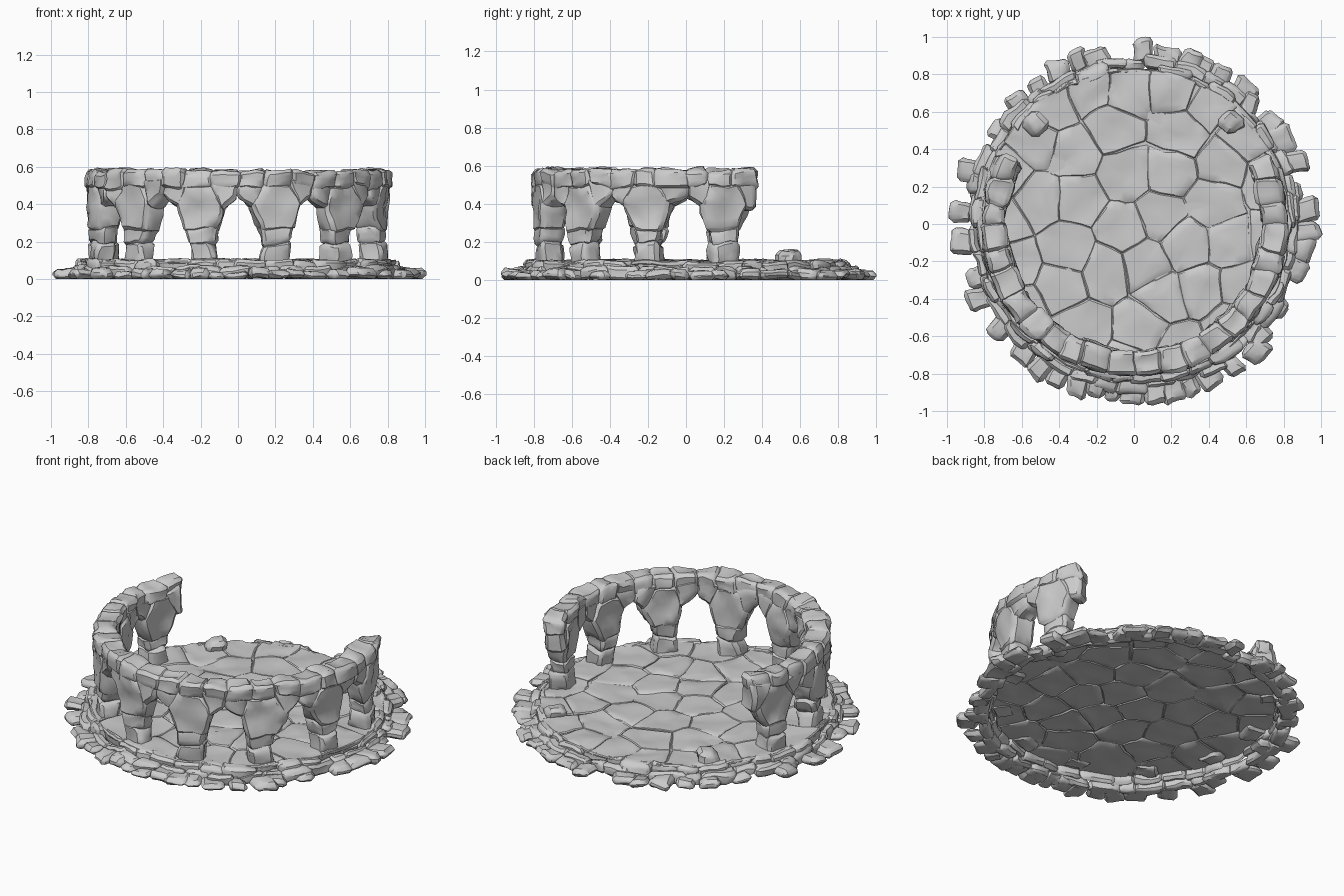
import bpy, bmesh, math, random
from mathutils import Vector, noise

random.seed(7)
cube = bpy.data.objects.get("Cube")
if cube:
    bpy.data.objects.remove(cube, do_unlink=True)

RING = 0.745                      # middle radius of the arcade
HALF = RING * math.radians(15)    # half the spacing of two pillars

grey = bpy.data.materials.new("stone_grey")
grey.use_nodes = True
grey.diffuse_color = (0.6, 0.6, 0.6, 1)
grey.node_tree.nodes["Principled BSDF"].inputs["Base Color"].default_value = (0.6, 0.6, 0.6, 1)


def rnd(a):
    return random.uniform(-a, a)


def around(co):
    """Bends a wall point (arc length, height, radius) around the centre."""
    a = co.x / RING
    return Vector((co.z * math.cos(a), co.z * math.sin(a), co.y))


def flat(co):
    return co.copy()


def stone(target, outline, lo, hi, place, bevel=0.016, rough=0.01, cuts=2):
    """Adds one worn block: an outline extruded from lo to hi, chamfered and roughened."""
    bm = bmesh.new()
    low = [bm.verts.new((x, y, lo)) for x, y in outline]
    top = [bm.verts.new((x, y, hi)) for x, y in outline]
    bm.faces.new(low[::-1])
    bm.faces.new(top)
    for i in range(len(low)):
        j = (i + 1) % len(low)
        bm.faces.new((low[i], low[j], top[j], top[i]))
    bmesh.ops.bevel(bm, geom=bm.edges[:], offset=bevel, offset_type='OFFSET', segments=1,
                    profile=0.5, affect='EDGES', clamp_overlap=True)
    bmesh.ops.poke(bm, faces=[f for f in bm.faces if len(f.verts) > 4])
    bmesh.ops.subdivide_edges(bm, edges=bm.edges[:], cuts=cuts, use_grid_fill=True)
    for v in bm.verts:
        p = place(v.co)
        p += noise.noise_vector(p * 8) * rough + noise.noise_vector(p * 21) * rough * 0.4
        p.z = max(p.z, 0)
        v.co = p
    bmesh.ops.recalc_face_normals(bm, faces=bm.faces[:])
    mesh = bpy.data.meshes.new("block")
    bm.to_mesh(mesh)
    bm.free()
    target.from_mesh(mesh)
    bpy.data.meshes.remove(mesh)


def finish(bm, name):
    mesh = bpy.data.meshes.new(name)
    bm.to_mesh(mesh)
    bm.free()
    mesh.materials.append(grey)
    ob = bpy.data.objects.new(name, mesh)
    bpy.context.collection.objects.link(ob)
    bpy.ops.object.select_all(action='DESELECT')
    ob.select_set(True)
    bpy.context.view_layer.objects.active = ob
    bpy.ops.object.shade_smooth_by_angle(angle=math.radians(38))


def shaken(outline, amount):
    return [(x + rnd(amount), y + rnd(amount)) for x, y in outline]


def box(x0, x1, y0, y1):
    return [(x0, y0), (x1, y0), (x1, y1), (x0, y1)]


# Flagstone floor: cells around scattered seeds, cut by the lines between neighbours
def cut(poly, point, normal):
    out = []
    for i, a in enumerate(poly):
        b = poly[(i + 1) % len(poly)]
        da, db = (a - point).dot(normal), (b - point).dot(normal)
        if da <= 0:
            out.append(a)
        if da * db < 0:
            out.append(a.lerp(b, da / (da - db)))
    return out


seeds = []
for _ in range(3000):
    p = Vector((rnd(0.8), rnd(0.8)))
    if p.length < 0.77 and all((p - q).length > 0.2 for q in seeds):
        seeds.append(p)

rim = [Vector((math.cos(t), math.sin(t))) * 0.835 for t in (math.tau * i / 28 for i in range(28))]
floor = bmesh.new()
for s in seeds:
    cell = rim
    for q in seeds:
        if q is not s:
            cell = cut(cell, (s + q) / 2, q - s)
    cell = [p for i, p in enumerate(cell) if (p - cell[i - 1]).length > 0.03]
    if len(cell) > 2:
        stone(floor, cell, 0.08, 0.1 + rnd(0.003), flat, bevel=random.uniform(0.003, 0.008),
              rough=0.014)
finish(floor, "floor_flagstones")

# Thin bed that closes the joints of the floor
bed = bmesh.new()
bmesh.ops.create_cone(bed, cap_ends=True, segments=48, radius1=0.82, radius2=0.82, depth=0.004)
bmesh.ops.translate(bed, verts=bed.verts[:], vec=(0, 0, 0.089))
finish(bed, "floor_bed")

# Two courses of uneven curb stones around the floor
curb = bmesh.new()
for count, z0, z1, r0, r1 in ((36, 0.04, 0.1, 0.8, 0.85), (38, 0, 0.068, 0.825, 0.89)):
    step = math.tau * RING / count
    joints = [i * step + rnd(0.025) for i in range(count)]
    joints.append(joints[0] + math.tau * RING)
    for a, b in zip(joints, joints[1:]):
        stone(curb, shaken(box(a - 0.005, b + 0.005, z0, z1), 0.008),
              r0 + rnd(0.01), r1 + rnd(0.025), around, rough=0.02, cuts=2)
finish(curb, "curb_stones")

# Loose outer stones: angle in degrees and radius of each
OUTER = [(109, .93), (103, .91), (87, .94), (78, .91), (71, .93), (66, .92), (60, .92),
         (50, .94), (46, .9), (37, .9), (30, .93), (21, .94), (11, .88), (5, .94), (-2, .94),
         (-8, .91), (-16, .91), (-31, .9), (-41, .9), (-46, .95), (-55, .93), (-64, .92),
         (-71, .93), (-77, .92), (-83, .92), (-90, .91), (-97, .89), (-103, .9), (-109, .93),
         (-116, .93), (-123, .93), (-131, .92), (-142, .91), (-154, .94), (-161, .89),
         (-174, .935), (176, .935), (162, .94), (167, .84), (146, .89), (134, .9), (125, .9),
         (117, .92)]
outer = bmesh.new()
for deg, r in OUTER:
    a = math.radians(deg)
    r -= 0.012
    w, d, turn = random.uniform(0.05, 0.07), random.uniform(0.056, 0.072), a + rnd(0.25)
    c, s = math.cos(turn), math.sin(turn)
    corners = [(r * math.cos(a) + x * c - y * s, r * math.sin(a) + x * s + y * c)
               for x, y in shaken(box(-d, d, -w, w), 0.012)]
    stone(outer, corners, 0, random.uniform(0.038, 0.06), flat, bevel=0.02, rough=0.018)
finish(outer, "outer_stones")

# Arcade: every pillar carries a flared springer, two arch halves and coping
pillars, arches, coping = bmesh.new(), bmesh.new(), bmesh.new()
for k in range(8):
    mid = math.radians(-195 + 30 * k) * RING

    def block(bm, outline, r0, r1, shake=0.01):
        moved = [(x + mid, z) for x, z in shaken(outline, shake)]
        stone(bm, moved, r0 + rnd(0.008), r1 + rnd(0.008), around, bevel=0.02, rough=0.022)

    block(pillars, [(-.068, .07), (.068, .07), (.066, .2), (-.066, .2)], 0.68, 0.805)
    block(pillars, [(-.068, .18), (.068, .18), (.085, .285), (-.085, .285)], 0.685, 0.8)
    block(pillars, [(-.08, .255), (.08, .255), (.13, .405), (.07, .51), (-.07, .51),
                    (-.13, .405)], 0.678, 0.812)
    for side in (-1, 1):
        broken = (k, side) in ((0, -1), (7, 1))
        end, foot = (0.165, 0.365) if broken else (HALF + 0.006, 0.44)
        half = [(.105, .37), (end, foot), (end, .55), (.04, .53)]
        block(arches, [(x * side, z) for x, z in half], 0.682, 0.81, 0.006)
    x0 = -0.165 if k == 0 else -HALF - 0.004
    x1 = 0.165 if k == 7 else HALF + 0.004
    joint_a, joint_b = x0 + (x1 - x0) / 3 + rnd(0.02), x1 - (x1 - x0) / 3 + rnd(0.02)
    for a, b in ((x0, joint_a), (joint_a, joint_b), (joint_b, x1)):
        block(coping, box(a - 0.008, b + 0.008, 0.48, 0.582), 0.68, 0.815, 0.006)
finish(pillars, "arcade_pillars")
finish(arches, "arcade_arches")
finish(coping, "arcade_coping")

# Stumps of the two fallen pillars
stumps = bmesh.new()
for deg in (46, 134):
    x = math.radians(deg) * RING
    stone(stumps, shaken(box(x - 0.055, x + 0.055, 0.07, 0.155), 0.01), 0.7, 0.81, around,
          bevel=0.025, rough=0.018)
finish(stumps, "pillar_stumps")
